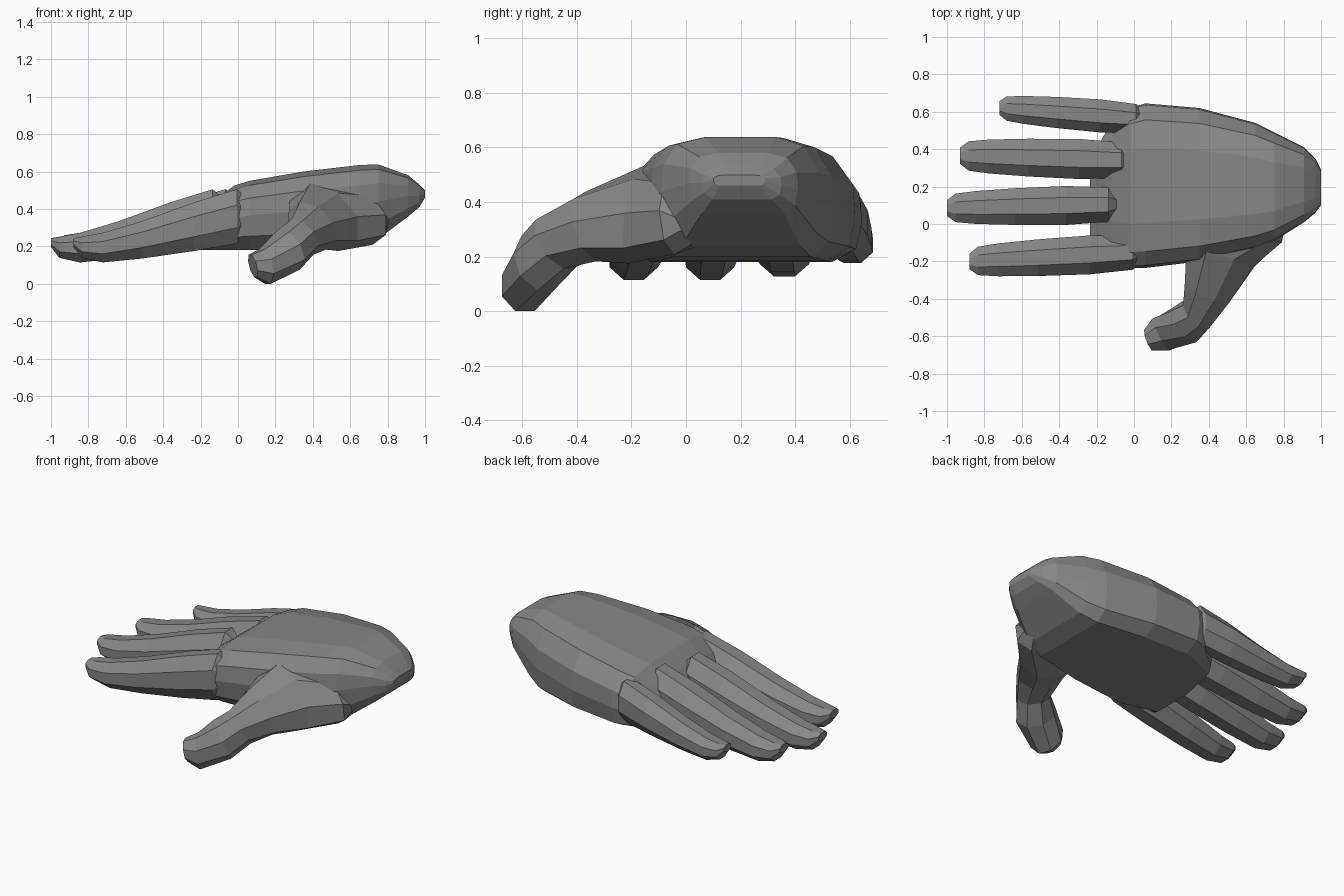
import bpy, bmesh
from math import cos, sin, pi
from mathutils import Vector

if "Cube" in bpy.data.objects:
    bpy.data.objects.remove(bpy.data.objects["Cube"])

grey = bpy.data.materials.new("dark_grey")
grey.diffuse_color = (.24, .24, .24, 1)
grey.use_nodes = True
grey.node_tree.nodes["Principled BSDF"].inputs["Base Color"].default_value = grey.diffuse_color


def loft(name, rings):
    """Skin a list of equal-length point rings and cap both ends."""
    bm = bmesh.new()
    loops = [[bm.verts.new(p) for p in ring] for ring in rings]
    n = len(loops[0])
    for a, b in zip(loops, loops[1:]):
        for i in range(n):
            j = (i + 1) % n
            bm.faces.new((a[i], a[j], b[j], b[i]))
    bm.faces.new(loops[0])
    bm.faces.new(loops[-1])
    bmesh.ops.recalc_face_normals(bm, faces=bm.faces)
    mesh = bpy.data.meshes.new(name)
    bm.to_mesh(mesh)
    bm.free()
    mesh.materials.append(grey)
    obj = bpy.data.objects.new(name, mesh)
    bpy.context.collection.objects.link(obj)
    return obj


def octagon(c, u, v):
    """Eight points around c, flat sides facing along u and v."""
    c, u, v = Vector(c), Vector(u), Vector(v)
    k = 1 / cos(pi / 8)
    return [c + k * (u * cos(a) + v * sin(a))
            for a in (pi / 8 + i * pi / 4 for i in range(8))]


# Palm: one unit outline scaled along the wrist-to-knuckle axis;
# the knuckle edge is swept back towards the little finger
outline = [(-1, 0), (-.97, .5), (-.8, .87), (-.45, 1), (0, 1), (.45, 1),
           (.8, .84), (.98, .35), (1, -.2), (.95, -.75), (.75, -1), (0, -1),
           (-.75, -1), (-.95, -.6)]
palm_sections = [  # x, y min, y max, z min, z max, sweep
    (-.235, -.16, .53, .18, .30, .6), (-.12, -.20, .58, .18, .45, .3),
    (-.02, -.235, .62, .18, .525, 0), (.06, -.235, .645, .18, .55, 0),
    (.35, -.20, .62, .185, .60, 0), (.65, -.13, .54, .20, .635, 0),
    (.75, -.09, .49, .24, .638, 0), (.91, .01, .41, .36, .58, 0),
    (.97, .06, .35, .41, .53, 0), (1.0, .10, .29, .46, .50, 0)]
palm = []
for x, y0, y1, z0, z1, sweep in palm_sections:
    ring = []
    for p, q in outline:
        y = (y0 + y1) / 2 + p * (y1 - y0) / 2
        z = (z0 + z1) / 2 + q * (z1 - z0) / 2
        ring.append((x + sweep * max(0, y - .35), y, z))
    palm.append(ring)
loft("palm", palm)

# Fingers: shared taper from knuckle to tip
taper = [  # fraction, centre z, half width, half height
    (0, .365, .055, .10), (.05, .36, .092, .145), (.3, .305, .104, .13),
    (.6, .235, .098, .10), (.83, .193, .088, .079), (.95, .195, .076, .057),
    (1, .22, .042, .024)]
fingers = [  # name, base x, tip x, base y, tip y, width, height, tip lift
    ("index_finger", .04, -.88, -.15, -.20, 1, 1, 0),
    ("middle_finger", -.09, -1.0, .105, .085, 1, 1, 0),
    ("ring_finger", -.02, -.93, .34, .365, 1.03, 1, .015),
    ("little_finger", .05, -.72, .56, .62, .85, .85, .06)]
for name, bx, tx, by, ty, ws, hs, lift in fingers:
    loft(name, [octagon((bx + (tx - bx) * t, by + (ty - by) * t, z + lift * t),
                        (0, w * ws, 0), (0, 0, h * hs))
                for t, z, w, h in taper])

# Thumb: broad fleshy root, narrow joint, drooping tip
thumb = [  # centre, side axis, up axis
    ((.78, .08, .33), (.02, -.11, -.01), (.01, -.02, .06)),
    ((.67, -.04, .355), (.12, -.05, -.04), (.0, -.02, .13)),
    ((.46, -.18, .355), (.18, -.05, -.06), (.0, .01, .155)),
    ((.40, -.35, .31), (.12, -.05, -.03), (-.02, -.04, .115)),
    ((.345, -.475, .25), (.07, -.06, -.01), (-.03, -.05, .09)),
    ((.27, -.54, .18), (.075, -.08, -.01), (-.03, -.03, .10)),
    ((.145, -.59, .093), (.04, -.085, 0), (-.015, .0, .093)),
    ((.08, -.62, .095), (.02, -.055, 0), (-.015, .0, .06))]
loft("thumb", [octagon(*s) for s in thumb])
